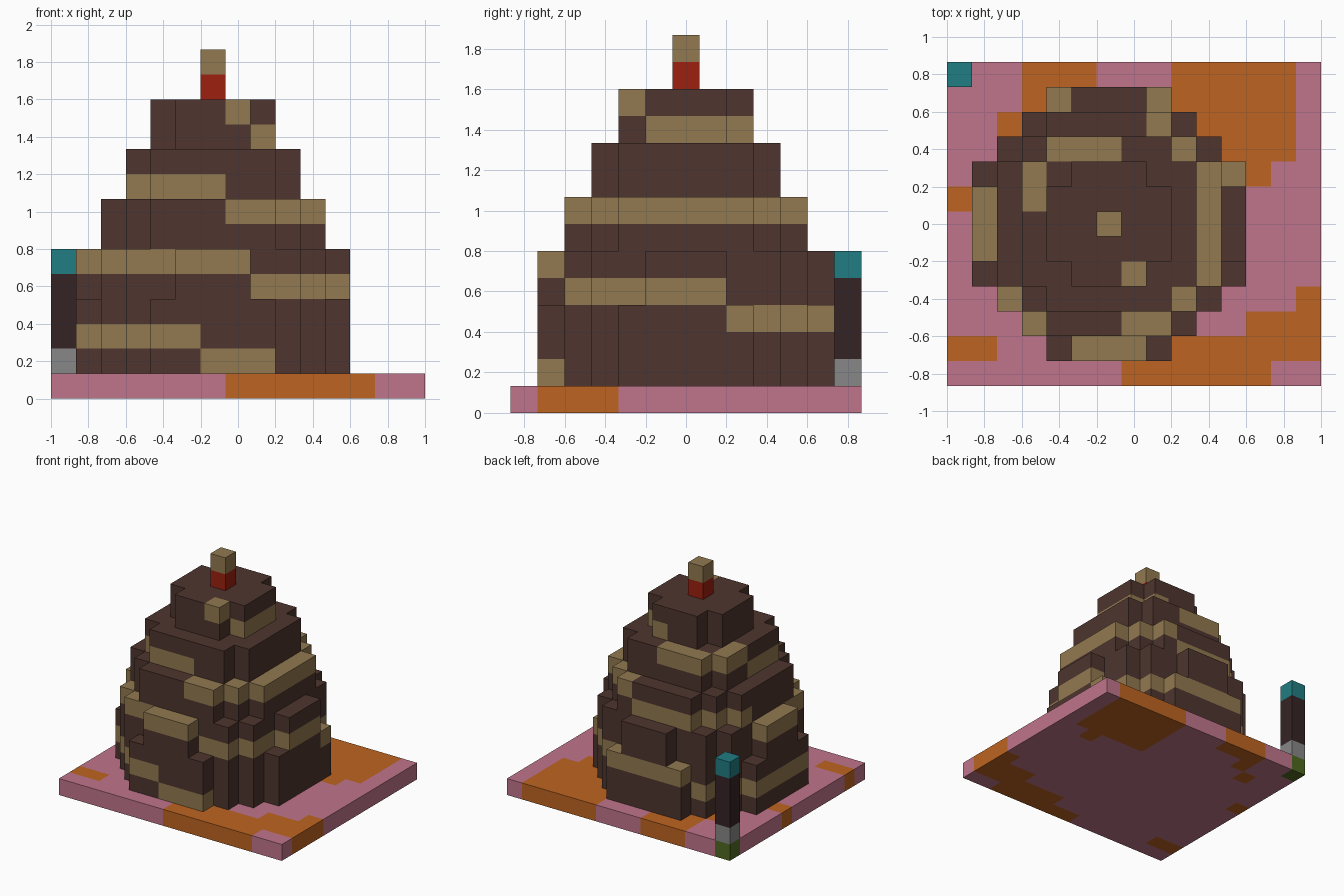
import bpy, bmesh, math
from mathutils import Vector

cube = bpy.data.objects.get("Cube")
if cube:
    bpy.data.objects.remove(cube, do_unlink=True)

NX, NY = 15, 13          # plate size in blocks
S = 2 / NX               # block size
CX, CY = 6, 6            # block column at the middle of the mound


def material(name, rgb):
    lin = [((c / 255 + 0.055) / 1.055) ** 2.4 if c > 10 else c / 3294 for c in rgb]
    m = bpy.data.materials.new(name)
    m.use_nodes = True
    m.diffuse_color = (*lin, 1)
    bsdf = m.node_tree.nodes["Principled BSDF"]
    bsdf.inputs["Base Color"].default_value = (*lin, 1)
    bsdf.inputs["Roughness"].default_value = 0.9
    return m


pink = material("pink", (192, 117, 140))
orange = material("orange", (190, 100, 33))
brown = material("brown", (78, 53, 46))
tan = material("tan", (146, 121, 80))
red = material("red", (157, 32, 16))
teal = material("teal", (33, 125, 130))
grey = material("grey", (135, 135, 135))
dark = material("dark brown", (53, 35, 37))
green = material("olive green", (80, 105, 32))

DIRS = [Vector(d) for d in ((1, 0, 0), (-1, 0, 0), (0, 1, 0),
                            (0, -1, 0), (0, 0, 1), (0, 0, -1))]


def blocks(name, cells, mats):
    """Skin a set of blocks {(i, j, k): material slot}, outer faces only."""
    bm = bmesh.new()
    for cell, slot in cells.items():
        mid = Vector(cell) + Vector((0.5, 0.5, 0.5))
        for d in DIRS:
            if tuple(int(a + b) for a, b in zip(cell, d)) in cells:
                continue
            u = Vector((d.y, d.z, d.x))
            v = d.cross(u)
            corners = [mid + (d + a * u + b * v) / 2
                       for a, b in ((-1, -1), (1, -1), (1, 1), (-1, 1))]
            face = bm.faces.new([bm.verts.new(((p.x - NX / 2) * S,
                                               (p.y - NY / 2) * S, p.z * S))
                                 for p in corners])
            face.material_index = slot
    bmesh.ops.remove_doubles(bm, verts=bm.verts, dist=S / 100)
    mesh = bpy.data.meshes.new(name)
    bm.to_mesh(mesh)
    bm.free()
    for m in mats:
        mesh.materials.append(m)
    ob = bpy.data.objects.new(name, mesh)
    bpy.context.collection.objects.link(ob)
    return ob


# Base plate with orange patches (first/last column, first/last row)
patches = [(3, 5, 12, 12), (3, 3, 11, 11), (2, 2, 10, 10), (9, 13, 9, 12),
           (12, 12, 8, 8), (0, 0, 7, 7), (0, 1, 1, 1), (14, 14, 3, 3),
           (12, 14, 2, 2), (9, 14, 1, 1), (7, 12, 0, 0)]
plate = {(i, j, 0): int(any(a <= i <= b and c <= j <= d for a, b, c, d in patches))
         for i in range(NX) for j in range(NY)}
plate[0, NY - 1, 0] = 2
blocks("base_plate", plate, [pink, orange, green])

# Mound tiers: first layer, end layer, squared radius
tiers = [(1, 4, 29), (4, 6, 26), (6, 8, 20), (8, 10, 13), (10, 12, 5)]
# Clockwise angle at which the winding path climbs to the next layer
climb = [65, 95, 245, 344, 433, 555, 650, 800, 915, 1000, 1125, 1160]


def on_path(x, y, k, r2):
    rim = any((x + d.x) ** 2 + (y + d.y) ** 2 > r2 for d in DIRS[:4])
    turn = -math.degrees(math.atan2(y, x))
    return rim and (turn - climb[k - 1]) % 360 < climb[k] - climb[k - 1]


for n, (k0, k1, r2) in enumerate(tiers, 1):
    cells = {(CX + x, CY + y, k): int(on_path(x, y, k, r2))
             for k in range(k0, k1)
             for x in range(-5, 6) for y in range(-5, 6)
             if x * x + y * y <= r2}
    blocks(f"mound_tier_{n}", cells, [brown, tan])

# Summit post
blocks("summit_post", {(CX, CY, 12): 0, (CX, CY, 13): 1}, [red, tan])

# Corner pole
pole = {(0, NY - 1, k): 1 for k in range(1, 6)}
pole[0, NY - 1, 1] = 0
pole[0, NY - 1, 5] = 2
blocks("corner_pole", pole, [grey, dark, teal])
